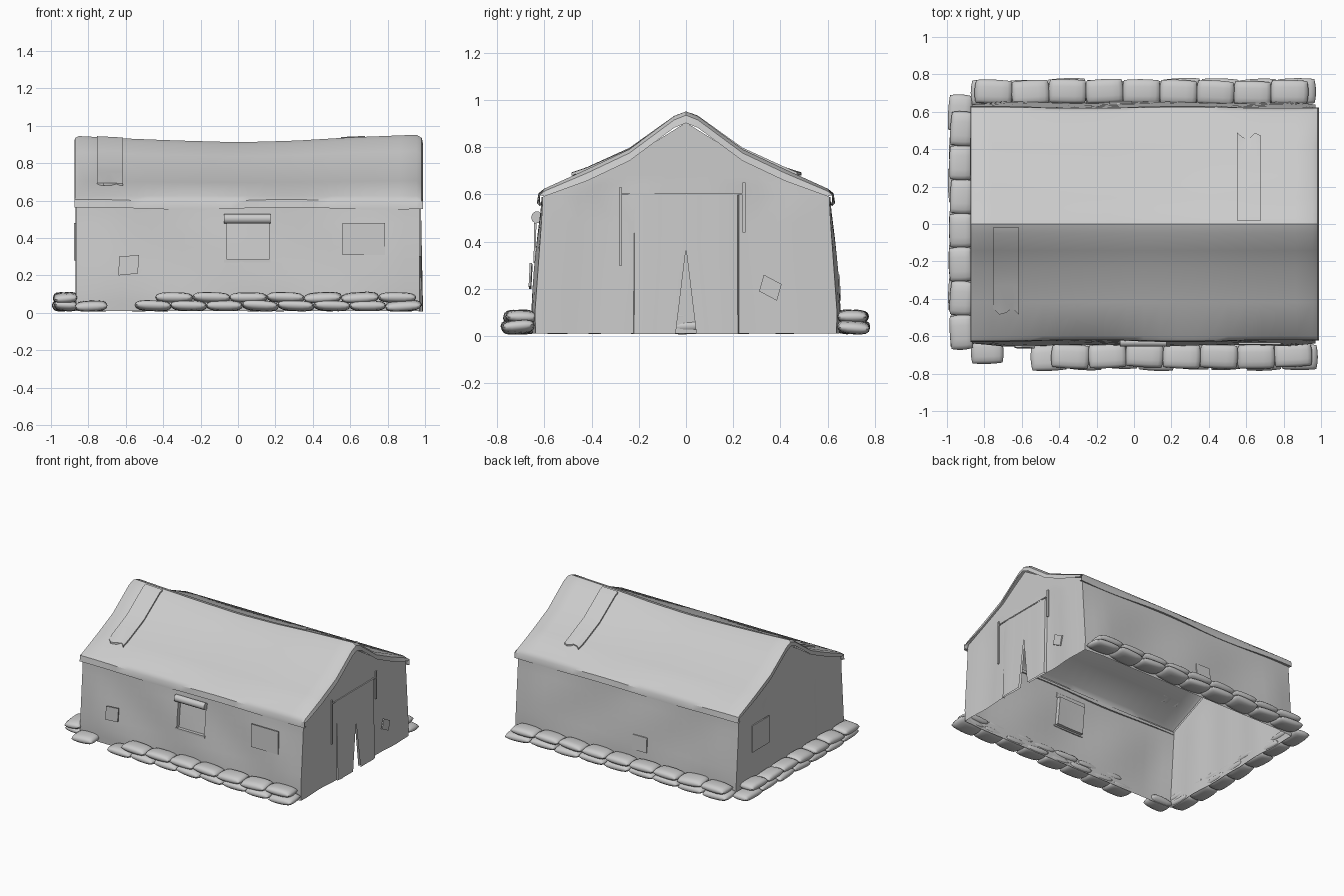
import bpy, bmesh, math, random
from mathutils import Vector

if "Cube" in bpy.data.objects:
    bpy.data.objects.remove(bpy.data.objects["Cube"])

random.seed(4)
canvas = bpy.data.materials.new("grey canvas")
canvas.diffuse_color = (0.6, 0.6, 0.6, 1)
canvas.use_nodes = True
canvas.node_tree.nodes["Principled BSDF"].inputs["Base Color"].default_value = canvas.diffuse_color
X0, X1 = -0.865, 0.97


def finish(name, bm, angle=40, outward=None):
    bmesh.ops.remove_doubles(bm, verts=bm.verts, dist=0.0005)
    bmesh.ops.recalc_face_normals(bm, faces=bm.faces)
    if outward:
        out = Vector(outward)
        if sum(f.normal.dot(out) * f.calc_area() for f in bm.faces) < 0:
            bmesh.ops.reverse_faces(bm, faces=bm.faces)
    mesh = bpy.data.meshes.new(name)
    bm.to_mesh(mesh)
    bm.free()
    mesh.materials.append(canvas)
    ob = bpy.data.objects.new(name, mesh)
    bpy.context.collection.objects.link(ob)
    bpy.context.view_layer.objects.active = ob
    ob.select_set(True)
    bpy.ops.object.shade_smooth_by_angle(angle=math.radians(angle))
    ob.select_set(False)
    return ob


def add_grid(bm, rows):
    vs = [[bm.verts.new(p) for p in r] for r in rows]
    for a, b in zip(vs, vs[1:]):
        for i in range(len(a) - 1):
            bm.faces.new((a[i], a[i + 1], b[i + 1], b[i]))


def lerp(pts, t):
    for (a, u), (b, v) in zip(pts, pts[1:]):
        if t <= b:
            return u + (v - u) * max(0, (t - a) / (b - a))
    return pts[-1][1]


def span(a, b, n):
    return [a + (b - a) * i / n for i in range(n + 1)]


def half_width(x, z):
    """Half width of the tent walls, with loose folds along the length"""
    ends = min(1, (x - X0) / 0.15, (X1 - x) / 0.15)
    fold = 0.009 * ends * math.sin(8 * x + 5 * z) * math.sin(math.pi * min(z / 0.56, 1))
    return lerp([(0, 0.637), (0.1, 0.64), (0.56, 0.607)], z) + 0.012 * ends * (1 - z) + fold


def ridge(x):
    return lerp([(-0.85, 0.945), (-0.6, 0.932), (-0.35, 0.922), (0, 0.912), (0.3, 0.92),
                 (0.6, 0.938), (0.95, 0.952)], x)


def roof_z(x, y):
    """Roof height under the sagging ridge"""
    shape = lerp([(0, 1), (0.05, 0.94), (0.24, 0.51), (0.42, 0.25), (0.6, 0)], abs(y))
    return 0.625 + (ridge(x) - 0.625) * shape


# Long walls, the front one with a sunken window
zs = [0.01, 0.06, 0.12, 0.2, 0.28, 0.35, 0.42, 0.48, 0.53, 0.59]
xs = span(X0, -0.06, 10) + span(-0.06, 0.165, 3)[1:] + span(0.165, X1, 10)[1:]
for side, name in ((-1, "front_wall"), (1, "back_wall")):
    bm = bmesh.new()
    add_grid(bm, [[(x, side * half_width(x, z), z) for x in xs] for z in zs])
    if side < 0:
        pane = [f for f in bm.faces if -0.06 < f.calc_center_median().x < 0.165
                and 0.28 < f.calc_center_median().z < 0.48]
        ret = bmesh.ops.extrude_face_region(bm, geom=pane)
        sunk = [g for g in ret['geom'] if isinstance(g, bmesh.types.BMVert)]
        for v in sunk:
            v.co.y += 0.03
        old = [f for f in pane if f.is_valid]
        if old:
            bmesh.ops.delete(bm, geom=old, context='FACES')
    finish(name, bm, 40, (0, side, 0))


# Gable walls; the door end is parted by a tapering slit
def slit(z):
    return max(0, 0.045 * (1 - z / 0.37))


gable_top = [(0.59, 0.607), (0.68, 0.40), (0.75, 0.24), (0.83, 0.12), (0.905, 0.0)]
for x, sgn, name in ((X0, -1, "rear_gable"), (X1, 1, "door_gable")):
    bm = bmesh.new()
    for side in (-1, 1):
        rows = []
        for z in [0.01, 0.1, 0.2, 0.29, 0.37, 0.48, 0.59, 0.64, 0.68, 0.75, 0.83, 0.905]:
            w = half_width(x, z) if z < 0.59 else lerp(gable_top, z)
            s = slit(z) if sgn > 0 else 0
            rows.append([(x + sgn * 0.007 * math.sin(math.pi * t) * math.sin(9 * t + side)
                          * (z < 0.6), side * (s + (w - s) * t), z) for t in span(0, 1, 8)])
        add_grid(bm, rows)
    finish(name, bm, 40, (sgn, 0, 0))

# Door flaps hanging over the slit
for side, name in ((-1, "door_flap_front"), (1, "door_flap_back")):
    bm = bmesh.new()
    rows = []
    for z in (0.008, 0.1, 0.2, 0.29, 0.37, 0.48, 0.6):
        s = slit(z)
        bulge = 0.018 - 0.012 * z / 0.6
        rows.append([(X1 + (bulge + 0.004 * math.sin(12 * t)) * (t < 1) - 0.005 * (t == 1),
                      side * (s + (0.225 - s) * t), z) for t in (0, 0.25, 0.5, 0.75, 0.97, 1)])
    rows.append([(X1 - 0.005, p[1], 0.605) for p in rows[-1]])
    add_grid(bm, rows)
    finish(name, bm, 40, (1, 0, 0))

# Roof sheet with a short valance at the eaves and gables
ys = [0.0, 0.05, 0.14, 0.24, 0.42, 0.6]
bm = bmesh.new()
rows = []
for x, drop in [(-0.875, 0.045), (-0.872, 0.012), (-0.85, 0)] + \
        [(x, 0) for x in span(-0.85, 0.955, 20)[1:]] + [(0.982, 0.018), (0.99, 0.055)]:
    wave = 0.006 * math.sin(6 * x)
    half = [(y, roof_z(x, y) - drop * (0.9 if y < 0.5 else 0.6)) for y in ys]
    half += [(0.622 + wave / 2, 0.60 + wave), (0.626 + wave, 0.558 + wave), (0.605, 0.562 + wave)]
    rows.append([(x, -y, z) for y, z in reversed(half)] + [(x, y, z) for y, z in half[1:]])
add_grid(bm, rows)
finish("roof", bm, 35, (0, 0, 1))


# Thin cloth pieces
def plate(name, o, u, v, n):
    """Thin slab at corner o with edges u, v and thickness vector n"""
    o, u, v, n = map(Vector, (o, u, v, n))
    bm = bmesh.new()
    for k in (0, 1):
        add_grid(bm, [[o + u * a + v * b + n * k for a in (0, 1)] for b in (0, 1)])
    for p, q in ((o, u), (o + v, u), (o, v), (o + u, v)):
        add_grid(bm, [[p + q * a + n * k for a in (0, 1)] for k in (0, 1)])
    return finish(name, bm, 30)


plate("window_cover", (0.56, -0.637, 0.31), (0.225, 0, 0), (0, 0.003, 0.17), (0, -0.009, 0))
plate("front_patch", (-0.64, -0.655, 0.2), (0.105, -0.003, 0.01), (0.005, 0.005, 0.1), (0, -0.009, 0))
plate("window_sill", (-0.075, -0.636, 0.27), (0.25, 0, 0), (0, 0, 0.014), (0, -0.009, 0))
plate("back_patch", (-0.13, 0.648, 0.15), (0.12, 0, 0), (0, -0.006, 0.11), (0, 0.009, 0))
plate("rear_patch", (X0 - 0.003, 0.26, 0.28), (0, 0.2, 0), (0, 0, 0.2), (-0.009, 0, 0))
plate("gable_patch", (X1 + 0.003, 0.31, 0.19), (0, 0.075, -0.04), (0, 0.02, 0.07), (0.009, 0, 0))
plate("door_strap_front", (X1, -0.283, 0.3), (0, 0.012, 0), (0, 0, 0.33), (0.009, 0, 0))
plate("door_strap_back", (X1, 0.24, 0.44), (0, 0.012, 0), (0, 0, 0.21), (0.009, 0, 0))
plate("door_lintel", (X1, -0.27, 0.598), (0, 0.51, 0), (0, 0, 0.008), (0.009, 0, 0))

# Rolled blind above the window
bm = bmesh.new()
add_grid(bm, [[(x, -0.632 + 0.024 * math.cos(a), 0.503 + 0.026 * math.sin(a))
               for x in (-0.075, 0.05, 0.175)] for a in span(0, 2 * math.pi, 10)])
bmesh.ops.remove_doubles(bm, verts=bm.verts, dist=0.0005)
bmesh.ops.holes_fill(bm, edges=bm.edges)
finish("rolled_blind", bm)

# Repair strips following the roof slope
for name, xa, xb, side in (("roof_strip_front", -0.755, -0.615, -1), ("roof_strip_back", 0.55, 0.68, 1)):
    bm = bmesh.new()
    for lift in (0.0, 0.012):
        add_grid(bm, [[(x, side * y, roof_z(x, y) + lift)
                       for x in span(xa, xb, 4)]
                      for y in (0.02, 0.05, 0.14, 0.24, 0.33, 0.42, 0.47)])
    for v in bm.verts:
        if abs(v.co.y) > 0.46:
            v.co.y += 0.02 * side * math.sin(60 * v.co.x)
    bmesh.ops.bridge_loops(bm, edges=[e for e in bm.edges if e.is_boundary])
    finish(name, bm, 35)


# Sandbags: flat pillows with pinched edges
def sandbag(bm, x, y, z, lx, ly, h, tilt):
    turn = random.uniform(-0.06, 0.06)
    steps = (-1, -0.93, -0.75, -0.4, 0, 0.4, 0.75, 0.93, 1)

    def point(a, b, c):
        puff = math.sqrt(max(0, (1 - a ** 4) * (1 - b ** 4)))
        px = a * (1 - 0.08 * b * b) * lx / 2
        py = b * (1 - 0.08 * a * a) * ly / 2
        return (x + px - py * turn, y + py + px * turn,
                z + c * h / 2 * puff + tilt * (px / lx + py / ly))

    for c in (-1, 1):
        add_grid(bm, [[point(a, b, c) for a in steps] for b in steps])


def bag_row(name, start, end, across, along_y, z, depth):
    bm = bmesh.new()
    n = max(1, round(abs(end - start) / 0.195))
    step = (end - start) / n
    for i in range(n):
        c = start + step * (i + 0.5)
        off = across + random.uniform(-0.006, 0.006)
        size = abs(step) * 1.03
        x, y, lx, ly = (off, c, depth, size) if along_y else (c, off, size, depth)
        sandbag(bm, x, y, z, lx, ly, 0.056, random.uniform(-0.012, 0.012))
    finish(name, bm, 60)


bag_row("back_bags_lower", -0.87, 0.97, 0.705, False, 0.038, 0.14)
bag_row("back_bags_upper", -0.85, 0.93, 0.705, False, 0.082, 0.13)
bag_row("rear_bags_lower", -0.66, 0.69, -0.925, True, 0.038, 0.13)
bag_row("rear_bags_upper", -0.67, 0.60, -0.925, True, 0.080, 0.125)
bag_row("front_bags_lower", -0.55, 0.98, -0.71, False, 0.038, 0.14)
bag_row("front_bags_upper", -0.44, 0.95, -0.705, False, 0.082, 0.13)
bag_row("corner_bag", -0.87, -0.70, -0.685, False, 0.036, 0.13)
